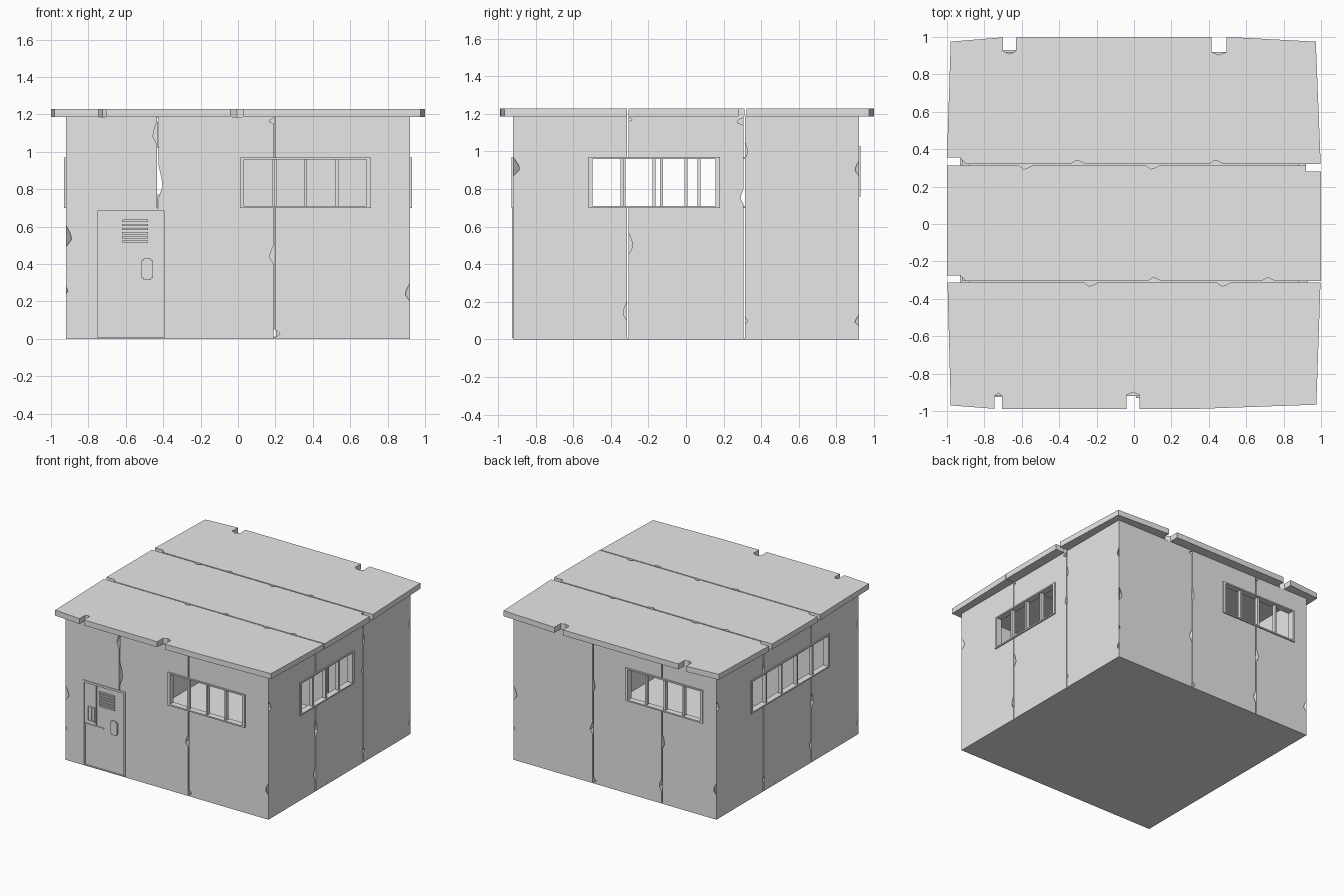
import bpy, bmesh, math
from mathutils import Matrix, Vector

start_cube = bpy.data.objects.get("Cube")
if start_cube:
    bpy.data.objects.remove(start_cube, do_unlink=True)

HALF = 0.92      # half width of the building
THICK = 0.04     # wall thickness
BASE = 0.006     # top of the floor slab
TOP = 1.185      # top of the walls
ROOF = 1.23      # top of the roof
WINDOW_H = 0.27

concrete = bpy.data.materials.new("light grey concrete")
concrete.use_nodes = True
concrete.diffuse_color = (0.8, 0.8, 0.8, 1)
concrete.node_tree.nodes["Principled BSDF"].inputs["Base Color"].default_value = (0.8, 0.8, 0.8, 1)


def make_object(name, bm, matrix=None):
    bmesh.ops.recalc_face_normals(bm, faces=bm.faces)
    mesh = bpy.data.meshes.new(name)
    bm.to_mesh(mesh)
    bm.free()
    mesh.materials.append(concrete)
    ob = bpy.data.objects.new(name, mesh)
    bpy.context.scene.collection.objects.link(ob)
    if matrix:
        ob.matrix_world = matrix
    return ob


def add_box(bm, low, high):
    low, high = Vector(low), Vector(high)
    place = Matrix.Translation((low + high) / 2) @ Matrix.Diagonal((*(high - low), 1))
    bmesh.ops.create_cube(bm, size=1, matrix=place)


def wall_box(bm, u0, u1, z0, z1, d0, d1):
    """Box on the front wall; d is the depth behind the outer face."""
    add_box(bm, (u0, d0 - HALF, z0), (u1, d1 - HALF, z1))


def prism(bm, outer, inner):
    """Closed solid between two matching outlines."""
    a = [bm.verts.new(p) for p in outer]
    b = [bm.verts.new(p) for p in inner]
    bm.faces.new(a)
    bm.faces.new(b[::-1])
    for i in range(len(a)):
        j = (i + 1) % len(a)
        bm.faces.new((a[j], a[i], b[i], b[j]))


def chipped_edge(u, into, start, end, chips):
    """Points along an edge, with broken bites that go 'into' the panel."""
    pts = [(u, start)]
    for c0, c1, depth in sorted(chips):
        h = c1 - c0
        pts += [(u, c0), (u + into * depth, c0 + 0.35 * h),
                (u + into * depth * 0.8, c0 + 0.6 * h), (u, c1)]
    return pts + [(u, end)]


def wall_panel(name, u0, u1, left_chips, right_chips, turn, cutters):
    right = chipped_edge(u1, -1, BASE, TOP, right_chips)
    left = chipped_edge(u0, 1, BASE, TOP, left_chips)
    outline = right + left[::-1]
    limit = HALF - THICK          # mitre at the building corners
    bm = bmesh.new()
    prism(bm, [(u, -HALF, z) for u, z in outline],
          [(max(-limit, min(limit, u)), -limit, z) for u, z in outline])
    ob = make_object(name, bm, turn)
    for cutter in cutters:
        mod = ob.modifiers.new("opening", 'BOOLEAN')
        mod.operation, mod.solver, mod.object = 'DIFFERENCE', 'EXACT', cutter
    bpy.context.view_layer.update()
    graph = bpy.context.evaluated_depsgraph_get()
    cut_mesh = bpy.data.meshes.new_from_object(ob.evaluated_get(graph))
    ob.modifiers.clear()
    ob.data = cut_mesh


def window(name, u0, u1, z0, panes, turn):
    z1, rim = z0 + WINDOW_H, 0.022
    bm = bmesh.new()
    for a, b in ((u0, u0 + rim), (u1 - rim, u1)):
        wall_box(bm, a, b, z0, z1, -0.01, THICK)
    for a, b in ((z0, z0 + rim / 2), (z1 - rim / 2, z1)):
        wall_box(bm, u0 + rim, u1 - rim, a, b, -0.01, THICK)
    for i in range(1, panes):
        u = u0 + rim / 2 + (u1 - u0 - rim) * i / panes
        wall_box(bm, u - 0.008, u + 0.008, z0, z1, 0.0, THICK * 0.75)
    make_object(name, bm, turn)


def opening(u0, u1, z0, z1, turn):
    bm = bmesh.new()
    wall_box(bm, u0, u1, z0, z1, -0.1, 0.1)
    ob = make_object("opening_cutter", bm, turn)
    ob.hide_render = True
    return ob


# Bites beside each panel edge: (bottom, top, depth), left side then right side
corner_a = [(0.49, 0.61, 0.03), (0.24, 0.28, 0.01)]
corner_b = [(0.2, 0.3, 0.025)]
seam_a = ([(1.04, 1.16, 0.02)], [(0.75, 0.93, 0.022)])
seam_b = ([(0.4, 0.5, 0.022), (1.15, 1.182, 0.025)], [(0.01, 0.05, 0.025), (0.75, 0.86, 0.015)])
seam_c = ([(0.1, 0.2, 0.02)], [(0.45, 0.57, 0.022), (1.16, 1.182, 0.02)])
seam_d = ([(0.72, 0.8, 0.015), (1.14, 1.182, 0.035)], [(0.08, 0.12, 0.012), (0.96, 1.05, 0.012)])
corner_c = [(0.87, 0.97, 0.035)]
corner_d = [(0.07, 0.13, 0.02), (0.87, 0.95, 0.02)]

# name, seams, window (left, right, sill, panes), bites from left to right
walls = [
    ("front", (-0.43, 0.195), (0.01, 0.71, 0.7, 4), (corner_a, seam_a, seam_b, corner_b)),
    ("left", (-0.31, 0.31), (-0.52, 0.18, 0.7, 4), (corner_c, seam_c, seam_d, corner_d)),
    ("back", (-0.2, 0.425), (0.1, 0.8, 0.76, 4), (corner_a, seam_b, seam_c, corner_b)),
    ("right", (-0.31, 0.31), (-0.48, 0.54, 0.7, 5), (corner_c, seam_d, seam_c, corner_d)),
]

# Walls and windows, each built as the front and turned into place
for k, (side, (s1, s2), (u0, u1, sill, panes), (ca, sa, sb, cb)) in enumerate(walls):
    turn = Matrix.Rotation(math.pi / 2 * k, 4, 'Z')
    cutters = [opening(u0 + 0.01, u1 - 0.01, sill + 0.005, sill + WINDOW_H - 0.005, turn)]
    if side == "front":
        cutters.append(opening(-0.755, -0.385, -0.1, 0.69, turn))
    gap = 0.004
    spans = [(-HALF, s1 - gap, ca, sa[0]), (s1 + gap, s2 - gap, sa[1], sb[0]),
             (s2 + gap, HALF, sb[1], cb)]
    for n, (a, b, left, right) in enumerate(spans):
        wall_panel(f"{side}_wall_panel_{n + 1}", a, b, left, right, turn, cutters)
    for cutter in cutters:
        bpy.data.objects.remove(cutter, do_unlink=True)
    window(f"{side}_window_frame", u0, u1, sill, panes, turn)

# Floor slab
bm = bmesh.new()
add_box(bm, (-HALF, -HALF, 0), (HALF, HALF, BASE))
make_object("floor_slab", bm)

# Door frame
bm = bmesh.new()
for a, b in ((-0.767, -0.75), (-0.392, -0.375)):
    wall_box(bm, a, b, BASE, 0.7, -0.006, THICK)
wall_box(bm, -0.75, -0.392, 0.683, 0.7, -0.006, THICK)
make_object("door_frame", bm)

# Door leaf with a raised upper plate
bm = bmesh.new()
wall_box(bm, -0.752, -0.39, BASE, 0.685, 0.012, THICK)
wall_box(bm, -0.75, -0.645, 0.355, 0.683, 0.004, 0.02)
wall_box(bm, -0.75, -0.58, 0.335, 0.345, 0.006, 0.02)
make_object("door_leaf", bm)

# Small barred hatch, vent grille and handle plate
bm = bmesh.new()
for u in (-0.72, -0.69, -0.661):
    wall_box(bm, u, u + 0.007, 0.375, 0.495, -0.004, 0.01)
for z in (0.375, 0.488):
    wall_box(bm, -0.713, -0.661, z, z + 0.007, -0.004, 0.01)
make_object("door_hatch", bm)

bm = bmesh.new()
for i in range(6):
    z = 0.515 + i * 0.022
    wall_box(bm, -0.62, -0.48, z, z + 0.012, 0.003, 0.015)
make_object("door_vent", bm)

bm = bmesh.new()
wall_box(bm, -0.515, -0.455, 0.315, 0.43, 0.003, 0.015)
bmesh.ops.bevel(bm, geom=[e for e in bm.edges if abs((e.verts[0].co - e.verts[1].co).y) > 0.01],
                offset=0.01, segments=2, affect='EDGES')
make_object("door_handle_plate", bm)


# Roof slabs
def notch(x0, x1, edge, end):
    """Square notch with a small broken tip, from x0 to x1."""
    tip = end + math.copysign(0.016, end - edge)
    return [(x0, edge), (x0, end), ((x0 + x1) / 2, tip), (x1, end), (x1, edge)]


def seam_edge(y, into, x0, x1, centres):
    pts = chipped_edge(y, into, x0, x1, [(c - 0.035, c + 0.035, 0.018) for c in centres])
    return [(x, v) for v, x in pts]


front_slab = ([(-0.98, -0.97)] + notch(-0.745, -0.705, -0.988, -0.92)
              + notch(-0.04, 0.03, -0.99, -0.915) + [(0.35, -0.988), (0.975, -0.966)]
              + seam_edge(-0.314, -1, -0.997, 0.997, (-0.23, 0.48))[::-1])
middle_slab = (seam_edge(-0.305, 1, -0.9, 1, (0.11, 0.72)) + [(1, 0.28), (0.92, 0.28)]
               + seam_edge(0.312, -1, -1, 0.92, (-0.58, 0.1))[::-1]
               + [(-1, -0.275), (-0.93, -0.275)])
back_slab = ([(-0.93, 0.355), (-0.9, 0.322)] + seam_edge(0.322, 1, -0.88, 0.998, (-0.3, 0.44))
             + [(0.972, 0.975), (0.5, 1)] + notch(0.495, 0.415, 1, 0.92)
             + notch(-0.63, -0.7, 0.998, 0.925) + [(-0.98, 0.975), (-1, 0.355)])

for name, outline in (("front", front_slab), ("middle", middle_slab), ("back", back_slab)):
    bm = bmesh.new()
    prism(bm, [(x, y, ROOF) for x, y in outline], [(x, y, TOP) for x, y in outline])
    make_object(f"{name}_roof_slab", bm)
